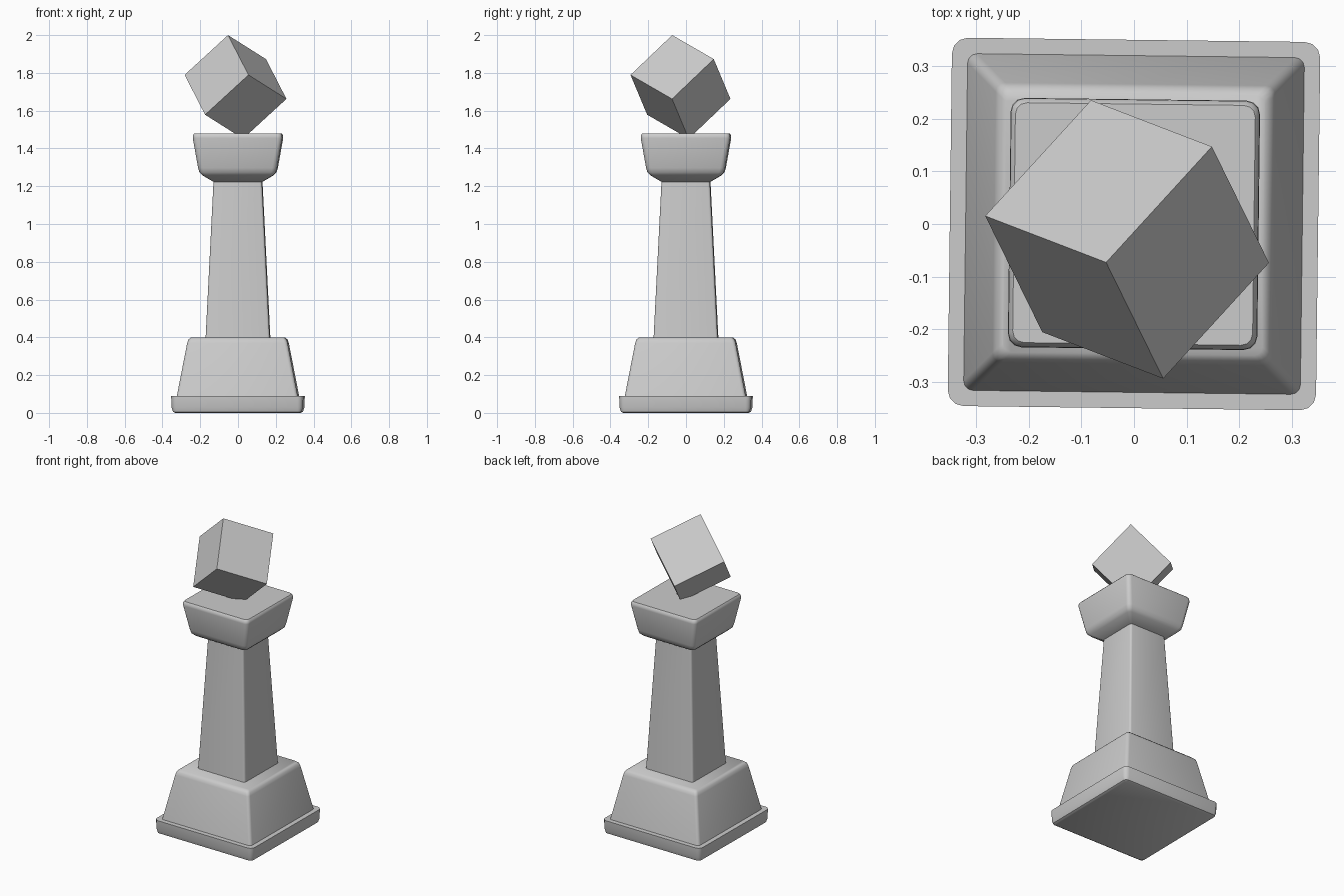
import bpy, bmesh
from math import cos, sin, pi, radians
from mathutils import Vector

if "Cube" in bpy.data.objects:
    bpy.data.objects.remove(bpy.data.objects["Cube"])

TURN = radians(-0.7)  # the pedestal sits very slightly turned
SEG = 3               # segments per rounded corner


def ring(bm, half, r, z):
    """Rounded square loop of verts at height z."""
    verts = []
    for q in range(4):
        mid = pi / 4 + q * pi / 2
        c = Vector((cos(mid), sin(mid))) * (half - r) * 2 ** 0.5
        for i in range(SEG + 1):
            a = q * pi / 2 + i * pi / 2 / SEG
            x, y = c.x + r * cos(a), c.y + r * sin(a)
            verts.append(bm.verts.new((x * cos(TURN) - y * sin(TURN),
                                       x * sin(TURN) + y * cos(TURN), z)))
    return verts


def finish(bm, name, smooth):
    bmesh.ops.recalc_face_normals(bm, faces=bm.faces)
    mesh = bpy.data.meshes.new(name)
    bm.to_mesh(mesh)
    bm.free()
    ob = bpy.data.objects.new(name, mesh)
    bpy.context.collection.objects.link(ob)
    if smooth:
        bpy.ops.object.select_all(action='DESELECT')
        ob.select_set(True)
        bpy.context.view_layer.objects.active = ob
        bpy.ops.object.shade_smooth_by_angle(angle=radians(40))


def loft(name, profile):
    """Skin rounded squares given as (half width, corner radius, z)."""
    bm = bmesh.new()
    rings = [ring(bm, *p) for p in profile]
    n = len(rings[0])
    for a, b in zip(rings, rings[1:]):
        for i in range(n):
            j = (i + 1) % n
            bm.faces.new((a[i], a[j], b[j], b[i]))
    bm.faces.new(rings[0][::-1])
    bm.faces.new(rings[-1])
    finish(bm, name, True)


# Plinth with rounded lower edge and crisp upper edge
loft("plinth", [(0.328, 0.012, 0), (0.340, 0.02, 0.006),
                (0.348, 0.028, 0.03), (0.350, 0.03, 0.09)])

# Tapered base block
loft("base_block", [(0.321, 0.018, 0.085), (0.266, 0.018, 0.37),
                    (0.260, 0.018, 0.388), (0.247, 0.016, 0.40)])

# Tapered shaft
loft("shaft", [(0.170, 0.012, 0.39), (0.128, 0.012, 1.23)])

# Flared capital
loft("capital", [(0.123, 0.01, 1.22), (0.187, 0.02, 1.258),
                 (0.202, 0.024, 1.273), (0.209, 0.026, 1.297),
                 (0.237, 0.026, 1.455), (0.236, 0.026, 1.470),
                 (0.228, 0.022, 1.48)])

# Cube balanced on one corner, spanned by three edges from its top corner
top = Vector((-0.053, -0.073, 2.0))
e1 = Vector((-0.229, 0.088, -0.21)).normalized()
e2 = Vector((0.205, 0.22, -0.125))
e2 = (e2 - e1 * e2.dot(e1)).normalized()
e3 = e1.cross(e2)
if e3.z > 0:
    e3 = -e3
SIDE = 0.324
bm = bmesh.new()
bmesh.ops.create_cube(bm, size=1)
for v in bm.verts:
    u = (v.co + Vector((0.5, 0.5, 0.5))) * SIDE
    v.co = top + e1 * u.x + e2 * u.y + e3 * u.z
finish(bm, "balanced_cube", False)
